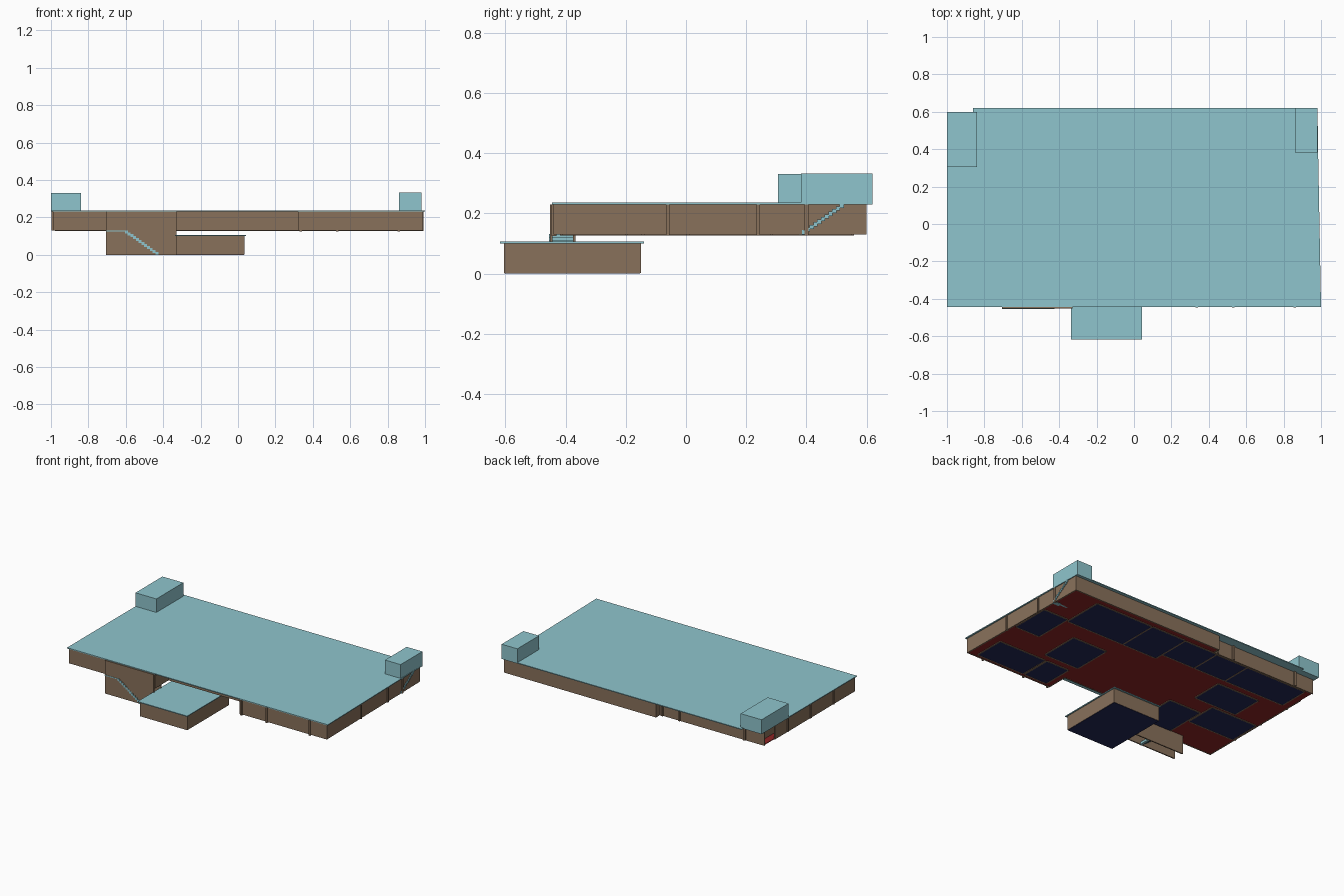
import bpy, bmesh

if "Cube" in bpy.data.objects:
    bpy.data.objects.remove(bpy.data.objects["Cube"])


def mat(name, rgb):
    m = bpy.data.materials.new(name)
    m.diffuse_color = (*rgb, 1)
    m.use_nodes = True
    m.node_tree.nodes["Principled BSDF"].inputs["Base Color"].default_value = m.diffuse_color
    return m


ROOF = mat("pale_teal", (0.275, 0.56, 0.61))
WALL = mat("wall_brown", (0.25, 0.165, 0.105))
RED = mat("floor_red", (0.27, 0.018, 0.018))
NAVY = mat("room_navy", (0.016, 0.02, 0.09))


def prism(name, pts, z0, z1, m):
    """Upright prism from a plan outline."""
    bm = bmesh.new()
    f = bm.faces.new([bm.verts.new((x, y, z0)) for x, y in pts])
    ext = bmesh.ops.extrude_face_region(bm, geom=[f])
    for v in ext["geom"]:
        if isinstance(v, bmesh.types.BMVert):
            v.co.z = z1
    bmesh.ops.recalc_face_normals(bm, faces=bm.faces)
    me = bpy.data.meshes.new(name)
    bm.to_mesh(me)
    bm.free()
    me.materials.append(m)
    ob = bpy.data.objects.new(name, me)
    bpy.context.collection.objects.link(ob)
    return ob


def box(name, x0, x1, y0, y1, z0, z1, m):
    return prism(name, [(x0, y0), (x1, y0), (x1, y1), (x0, y1)], z0, z1, m)


def wall(name, a, b, z0, z1, t=0.008):
    """Thin wall between two plan points, growing to the left of a->b."""
    dx, dy = b[0] - a[0], b[1] - a[1]
    n = (dx * dx + dy * dy) ** 0.5
    ox, oy = -dy / n * t, dx / n * t
    return prism(name, [a, b, (b[0] + ox, b[1] + oy), (a[0] + ox, a[1] + oy)], z0, z1, WALL)


def walls(name, pts, z0, z1):
    for a, b in zip(pts, pts[1:]):
        wall(name, a, b, z0, z1)


F, T = 0.13, 0.23  # main floor level and wall top

# main roof and the two stair heads on it
prism("main_roof", [(-1, -.445), (1, -.445), (.98, .62), (-.86, .62), (-.86, .6), (-1, .6)],
      T, .236, ROOF)
box("left_stair_head", -1, -.84, .305, .6, .235, .33, ROOF)
box("right_stair_head", .86, .98, .382, .62, .23, .332, ROOF)

# main floor, notched at the entrance
prism("main_floor", [(-.985, -.435), (-.335, -.435), (-.335, -.285), (.325, -.285), (.325, -.435),
                     (.984, -.435), (.969, .595), (-.185, .595), (-.185, .55), (-.985, .55)],
      F, F + .005, RED)

# outer walls, recessed at the entrance and along the left half of the back
walls("outer_wall", [(-.33, -.44), (-.33, -.29), (.32, -.29), (.32, -.44), (.99, -.44),
                     (.975, .6), (-.19, .6), (-.19, .555), (-.99, .555)], F - .001, T)
walls("left_wall", [(-.99, .44), (-.99, -.44), (-.33, -.44)], F - .001, T)

# partition ends showing as narrow ribs
for x in (.335, .53, .86):
    box("front_rib", x - .006, x + .006, -.447, -.43, F - .006, T, WALL)
for y in (-.06, .24, .40):
    x = .99 - (y + .44) * .0144
    box("right_rib", x - .01, x + .006, y - .006, y + .006, F - .003, T, WALL)
for x in (-.21, -.34, -.84):
    box("back_rib", x - .007, x + .007, .55, .565, F, T, WALL)
for y in (-.2, .05, .3):
    box("left_rib", -.996, -.98, y - .006, y + .006, F, T, WALL)

# rooms: navy floor plate in a frame of thin partitions
rooms = [(.78, .965, .01, .28), (.56, .92, -.41, -.2), (.37, .54, -.41, -.2), (.34, .60, -.14, .13),
         (.32, .76, .27, .55), (.05, .31, .27, .55), (-.21, .04, .33, .545), (-.46, -.22, .33, .54),
         (-.93, -.47, .33, .54), (-.78, -.46, .05, .27), (-.97, -.62, -.2, .02),
         (-.60, -.36, -.40, -.08)]
for x0, x1, y0, y1 in rooms:
    box("room_floor", x0, x1, y0, y1, F - .003, F + .008, NAVY)
    walls("room_partition", [(x0, y0), (x0, y1), (x1, y1), (x1, y0), (x0, y0)], F - .004, T)

# lower annex with its own roof
box("annex_floor", -.325, .03, -.60, -.155, .001, .005, NAVY)
walls("annex_wall", [(-.33, -.605), (.035, -.605), (.035, -.15), (-.33, -.15), (-.33, -.605)], .0015, .1)
box("annex_base", -.328, .033, -.603, -.152, 0, .0016, NAVY)
box("annex_roof", -.337, .042, -.617, -.14, .1, .106, ROOF)

# front stair between two brown side walls
box("stair_wall_front", -.705, -.33, -.452, -.444, 0, T, WALL)
box("stair_wall_back", -.705, -.33, -.375, -.367, 0, F, WALL)
box("stair_landing", -.705, -.60, -.454, -.375, .124, .13, ROOF)
N = 12
for i in range(N):
    x, z = -.605 + i * .0148, .125 * (1 - (i + 1) / N)
    box("front_step", x, x + .016, -.455, -.375, z, z + .016, ROOF)

# right stair rising along the side wall to its stair head
box("right_stair_landing", .93, .978, .375, .405, F - .002, F + .006, ROOF)
for i in range(11):
    y, z = .385 + i * .0125, F + i * .0088
    box("right_step", .875, .983, y, y + .0145, z, z + .014, ROOF)
